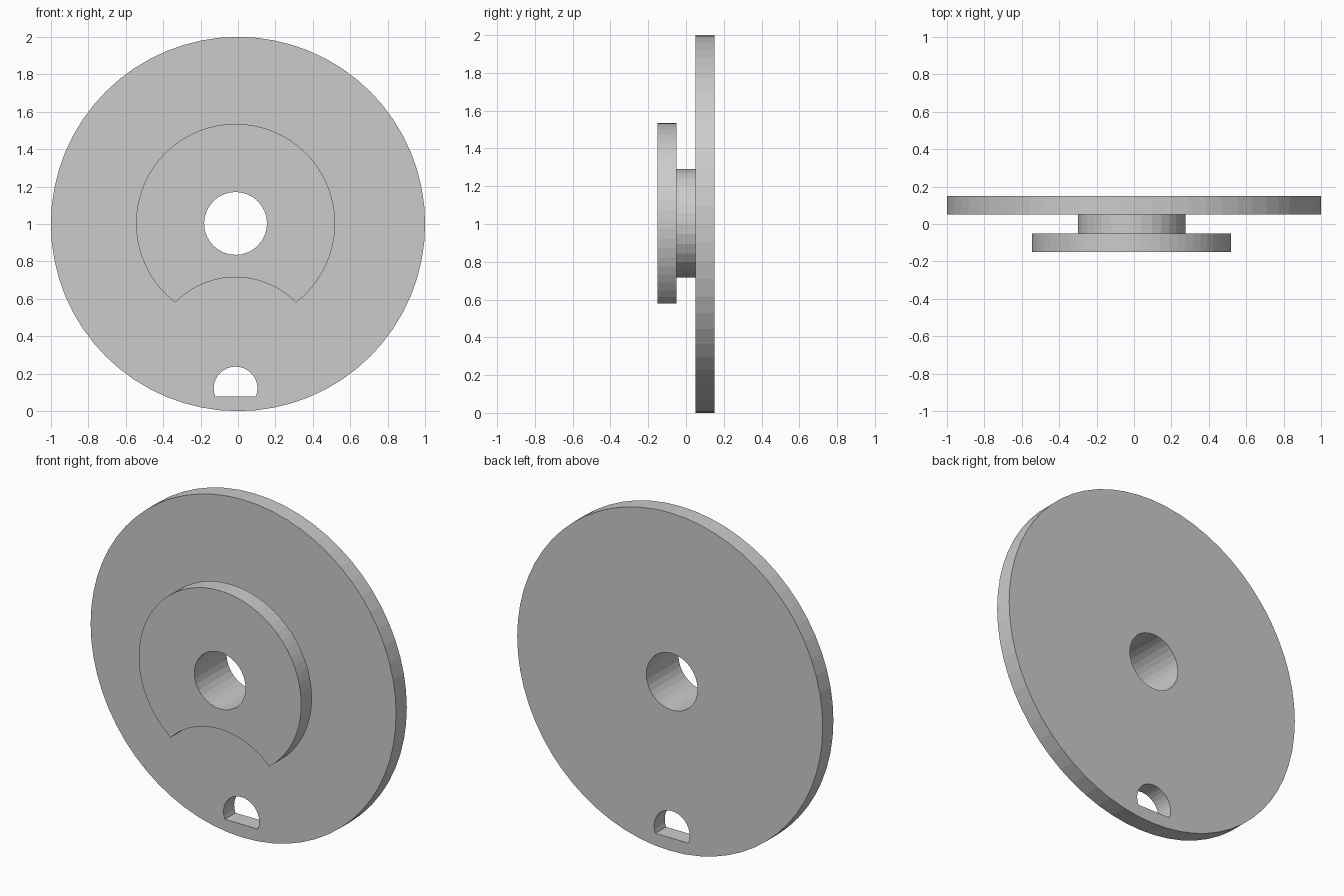
import bpy, math

if "Cube" in bpy.data.objects:
    bpy.data.objects.remove(bpy.data.objects["Cube"])

CX, CZ = -0.013, 1.003   # shared axis of hub, bore and cam plate


def arc(cx, cz, r, a0, a1, n):
    """n + 1 points along an arc, angles in radians."""
    return [(cx + r * math.cos(a0 + (a1 - a0) * i / n),
             cz + r * math.sin(a0 + (a1 - a0) * i / n)) for i in range(n + 1)]


def circle(cx, cz, r, n):
    return arc(cx, cz, r, 0, 2 * math.pi, n)[:-1]


def plate(name, y, loops):
    """Filled outline with holes, 0.1 thick, facing -y, centred on y."""
    curve = bpy.data.curves.new(name, 'CURVE')
    curve.dimensions = '2D'
    curve.fill_mode = 'BOTH'
    curve.extrude = 0.05
    for pts in loops:
        s = curve.splines.new('POLY')
        s.points.add(len(pts) - 1)
        for p, (x, z) in zip(s.points, pts):
            p.co = (x, z, 0, 1)
        s.use_cyclic_u = True
        s.use_smooth = False
    ob = bpy.data.objects.new(name, curve)
    bpy.context.collection.objects.link(ob)
    ob.location.y = y
    ob.rotation_euler.x = math.pi / 2
    bpy.ops.object.select_all(action='DESELECT')
    ob.select_set(True)
    bpy.context.view_layer.objects.active = ob
    bpy.ops.object.convert(target='MESH')
    # weld the caps to the rim
    bpy.ops.object.mode_set(mode='EDIT')
    bpy.ops.mesh.select_all(action='SELECT')
    bpy.ops.mesh.remove_doubles(threshold=0.0001)
    bpy.ops.mesh.normals_make_consistent(inside=False)
    bpy.ops.object.mode_set(mode='OBJECT')
    bpy.ops.object.shade_flat()


bore = circle(CX, CZ, 0.168, 32)

# Large roller disc with a D-shaped hole near its lower edge
d = math.asin(0.044 / 0.117)
d_hole = arc(CX, 0.121, 0.117, -d, math.pi + d, 20)
plate("large_disc", 0.10, [circle(0, 1, 1, 64), bore, d_hole])

# Hub joining the two discs
plate("hub", 0.0, [circle(CX, CZ, 0.287, 32), bore])

# Small disc with a concave bite at the bottom
a = math.atan2(CZ - 0.58, 0.322)
b = math.atan2(0.58 - 0.264, 0.322)
outline = arc(CX, CZ, 0.532, -a, math.pi + a, 52)
outline += arc(CX, 0.264, 0.4515, math.pi - b, b, 20)[1:-1]
plate("small_notched_disc", -0.10, [outline, bore])
